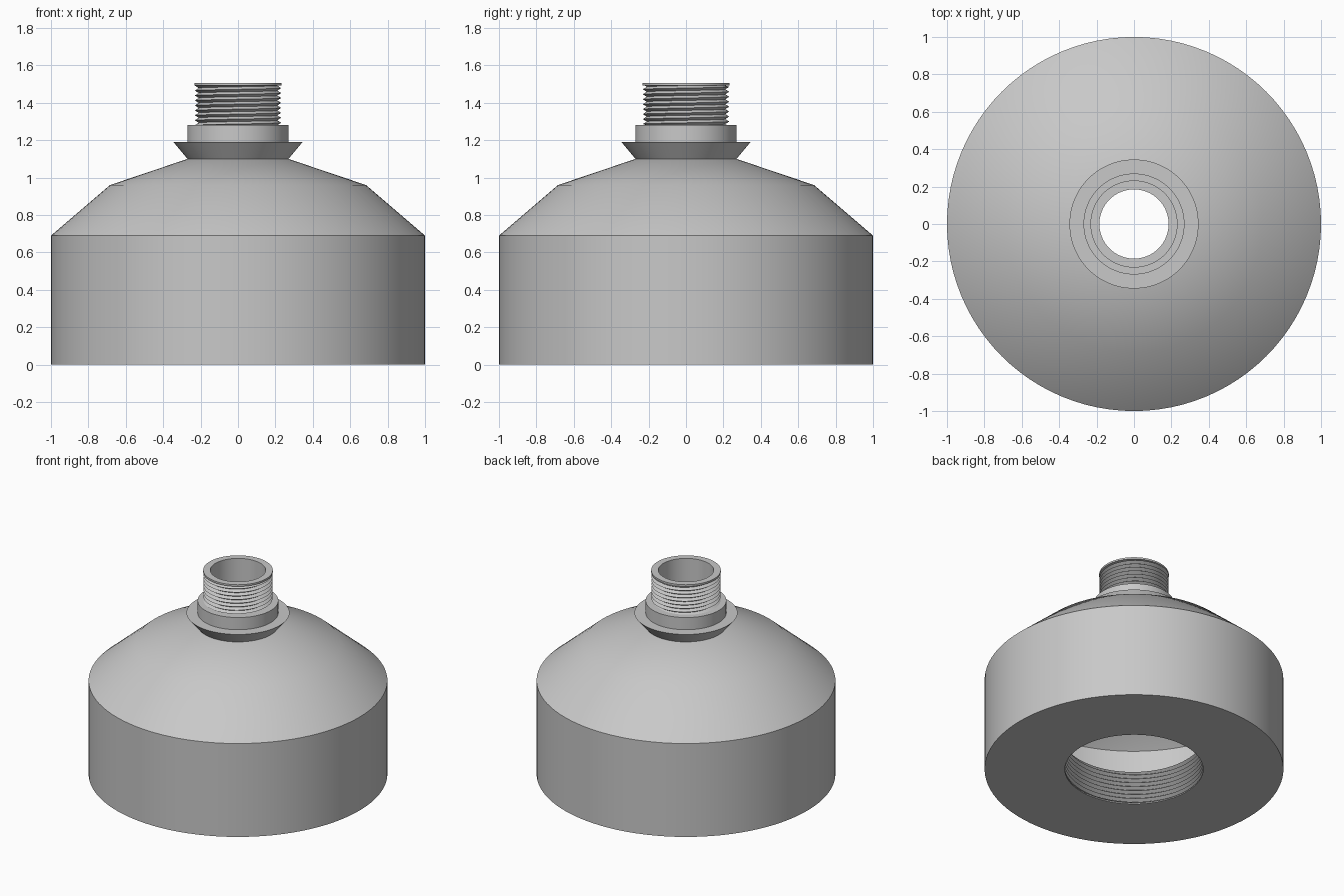
import bpy, bmesh
from math import cos, sin, pi, radians

cube = bpy.data.objects.get("Cube")
if cube:
    bpy.data.objects.remove(cube)

SIDES = 96

grey = bpy.data.materials.new("plain grey")
grey.use_nodes = True
grey.diffuse_color = (0.58, 0.58, 0.58, 1)
grey.node_tree.nodes["Principled BSDF"].inputs["Base Color"].default_value = grey.diffuse_color


def finish(name, bm):
    mesh = bpy.data.meshes.new(name)
    bm.to_mesh(mesh)
    bm.free()
    mesh.materials.append(grey)
    obj = bpy.data.objects.new(name, mesh)
    bpy.context.collection.objects.link(obj)
    bpy.ops.object.select_all(action="DESELECT")
    obj.select_set(True)
    bpy.context.view_layer.objects.active = obj
    bpy.ops.object.shade_smooth_by_angle(angle=radians(30))
    return obj


def lathe(name, profile):
    """Revolve a closed (radius, height) profile about z."""
    bm = bmesh.new()
    rings = [[bm.verts.new((r * cos(2 * pi * i / SIDES), r * sin(2 * pi * i / SIDES), z))
              for r, z in profile] for i in range(SIDES)]
    n = len(profile)
    for i in range(SIDES):
        a, b = rings[i], rings[(i + 1) % SIDES]
        for k in range(n):
            m = (k + 1) % n
            bm.faces.new((a[k], b[k], b[m], a[m]))
    bmesh.ops.recalc_face_normals(bm, faces=bm.faces)
    return finish(name, bm)


def thread(name, root, crest, low, high, turns):
    """Helical V ridge trimmed flat at both ends; crest < root cuts inward."""
    bm = bmesh.new()
    pitch = (high - low) / turns
    prev = None
    for i in range((turns + 1) * SIDES + 1):
        ang = 2 * pi * i / SIDES
        base = low - pitch + pitch * i / SIDES
        row = []
        for k in range(3):
            z = base + k * pitch / 2
            trimmed = min(max(z, low), high)
            r = root
            if k == 1:
                r += (crest - root) * max(0, 1 - abs(z - trimmed) / (pitch / 2))
            row.append(bm.verts.new((r * cos(ang), r * sin(ang), trimmed)))
        if prev:
            for k in range(2):
                quad = [prev[k], row[k], row[k + 1], prev[k + 1]]
                bm.faces.new(quad if crest > root else quad[::-1])
        prev = row
    bmesh.ops.remove_doubles(bm, verts=bm.verts, dist=1e-5)
    bmesh.ops.dissolve_degenerate(bm, edges=bm.edges, dist=1e-5)
    return finish(name, bm)


BORE = 0.185

# Hollow bell with a thick threaded base
lathe("body_shell", [
    (0.463, 0), (1, 0), (1, 0.69), (0.685, 0.96), (0.27, 1.1), (BORE, 1.1),
    (BORE, 1.05), (0.65, 0.9), (0.92, 0.67), (0.92, 0.25),
    (0.485, 0.25), (0.485, 0.008), (0.463, 0.008)])

# Flared flange and the plain neck ring above it
lathe("flared_collar", [
    (BORE, 1.1), (0.27, 1.1), (0.345, 1.19), (0.27, 1.19), (0.27, 1.28), (BORE, 1.28)])

# Spout core with a thin lip
lathe("spout_core", [
    (BORE, 1.28), (0.21, 1.28), (0.21, 1.492), (0.233, 1.492), (0.233, 1.505), (BORE, 1.505)])

# Threads on the spout and inside the base opening
thread("spout_thread", 0.21, 0.231, 1.28, 1.492, 8)
thread("base_thread", 0.485, 0.463, 0.008, 0.25, 8)
